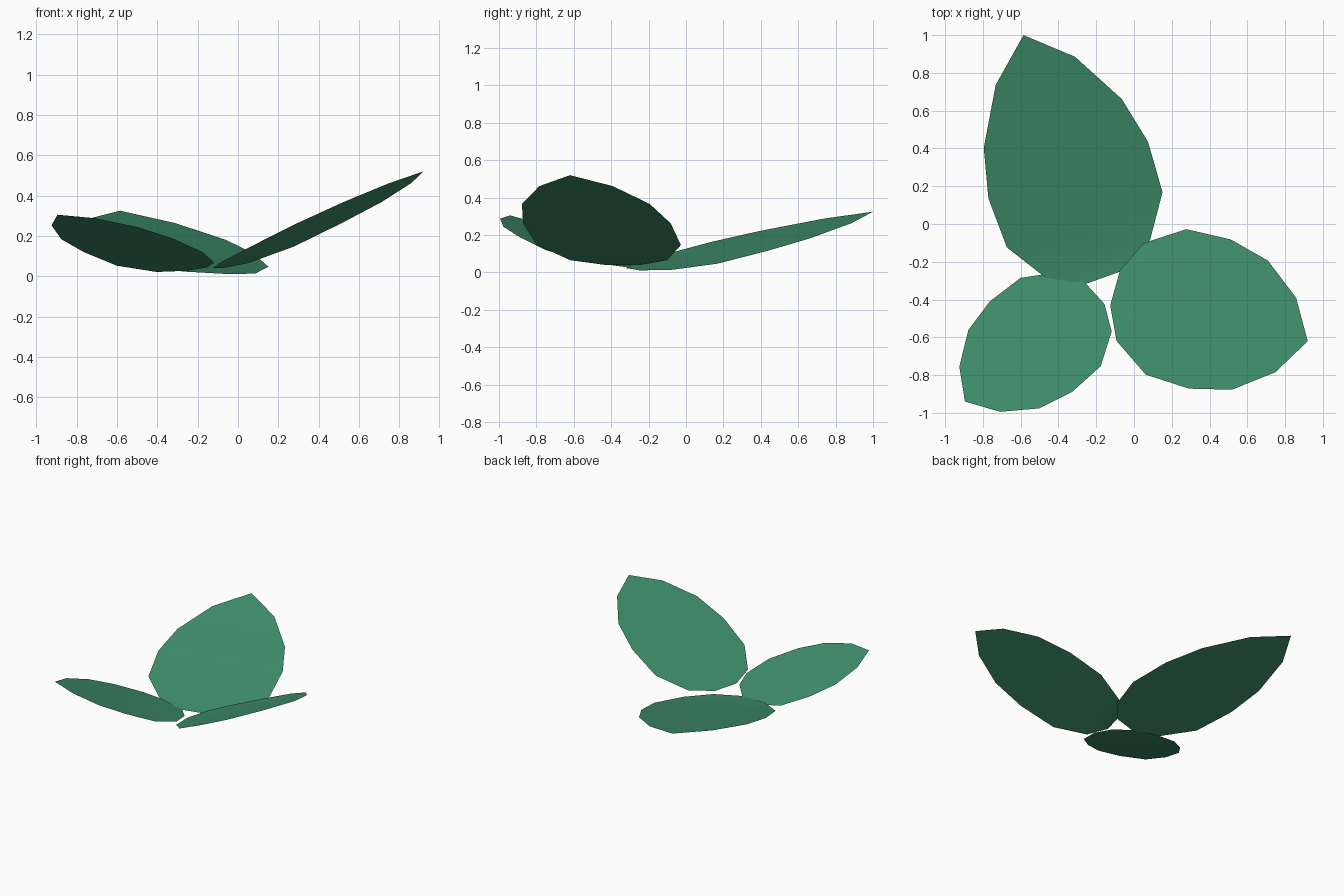
import bpy
from mathutils import Vector

if "Cube" in bpy.data.objects:
    bpy.data.objects.remove(bpy.data.objects["Cube"])

# One leaf green
green = bpy.data.materials.new("leaf green")
green.diffuse_color = (0.051, 0.283, 0.150, 1.0)
green.use_nodes = True
green.node_tree.nodes["Principled BSDF"].inputs["Base Color"].default_value = green.diffuse_color

# Shared leaf profile from tip to base: half width (relative) and sag
WIDTH = (0.498, 0.865, 1.0, 0.975, 0.655, 0.235)
SAG = (0.004, 0.010, 0.014, 0.020, 0.012, 0.0)
ROWS = (0.114, 0.30, 0.508, 0.736, 0.922, 1.0)


def leaf(name, tip, base, side, rows=ROWS):
    """Thin pointed blade; side is the half-width vector at the widest row."""
    tip, base, side = Vector(tip), Vector(base), Vector(side)
    verts, faces = [tip], [(0, 1, 2)]
    for t, w, s in zip(rows, WIDTH, SAG):
        mid = tip.lerp(base, t) - Vector((0, 0, s))
        verts += [mid + side * w, mid - side * w]
    for i in range(len(rows) - 1):
        a = 1 + 2 * i
        faces.append((a, a + 2, a + 3, a + 1))
    # Make the top side the front of every face
    if (verts[1] - verts[0]).cross(verts[2] - verts[0]).z < 0:
        faces = [f[::-1] for f in faces]
    mesh = bpy.data.meshes.new(name)
    mesh.from_pydata(verts, [], faces)
    mesh.materials.append(green)
    mesh.shade_smooth()
    obj = bpy.data.objects.new(name, mesh)
    bpy.context.collection.objects.link(obj)


# Three leaves spreading from a shared base
leaf("large_leaf", (-0.585, 1.0, 0.325), (-0.16, -0.283, 0.017),
     (0.4225, 0.15, -0.024), (0.148, 0.365, 0.557, 0.762, 0.924, 1.0))
leaf("right_leaf", (0.92, -0.62, 0.52), (-0.10, -0.338, 0.04),
     (0.11, 0.395, 0.0))
leaf("small_leaf", (-0.895, -0.94, 0.305), (-0.207, -0.368, 0.035),
     (0.2175, -0.24, 0.035))
